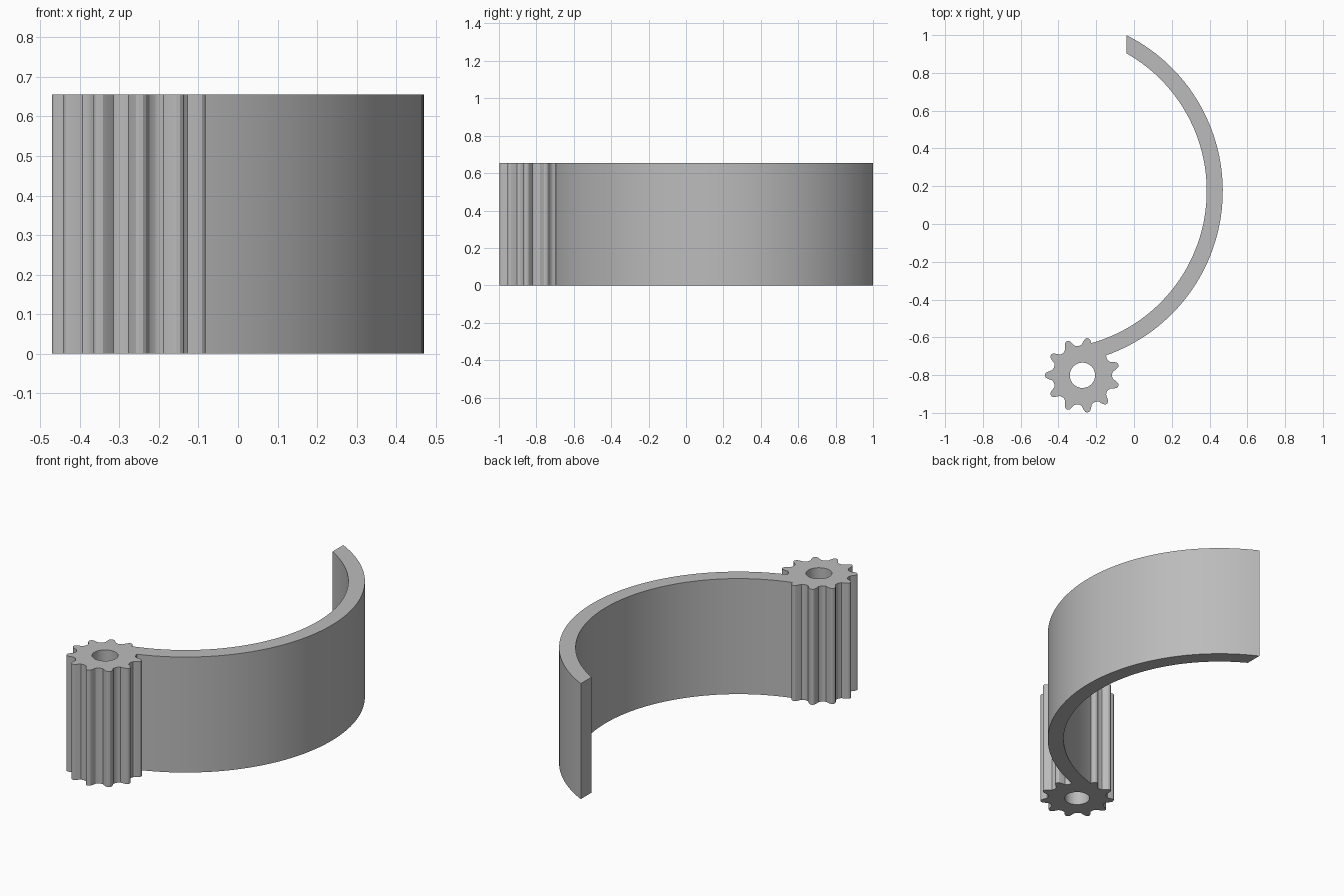
import bpy, bmesh
from math import sin, cos, acos, atan2, hypot, radians, pi

HEIGHT = 0.655
TEETH = 11

cube = bpy.data.objects.get("Cube")
if cube:
    bpy.data.objects.remove(cube)

grey = bpy.data.materials.new("plain grey")
grey.use_nodes = True
colour = (0.5, 0.5, 0.5, 1)
grey.diffuse_color = colour
grey.node_tree.nodes["Principled BSDF"].inputs["Base Color"].default_value = colour


def polar(centre, r, a):
    return (centre[0] + r * cos(a), centre[1] + r * sin(a))


def extruded_strip(name, inner, outer, closed):
    """Solid between an inner and an outer outline, standing on the ground."""
    bm = bmesh.new()
    loops = [[bm.verts.new((x, y, z)) for x, y in pts]
             for pts, z in ((inner, 0), (outer, 0), (outer, HEIGHT), (inner, HEIGHT))]
    n = len(inner)
    for i in range(n if closed else n - 1):
        j = (i + 1) % n
        for k in range(4):
            a, b = loops[k], loops[(k + 1) % 4]
            bm.faces.new((a[i], b[i], b[j], a[j]))
    if not closed:
        bm.faces.new([l[0] for l in loops])
        bm.faces.new([l[-1] for l in loops])
    bmesh.ops.recalc_face_normals(bm, faces=bm.faces)
    mesh = bpy.data.meshes.new(name)
    bm.to_mesh(mesh)
    bm.free()
    mesh.materials.append(grey)
    obj = bpy.data.objects.new(name, mesh)
    bpy.context.collection.objects.link(obj)
    return obj


# Pinion with rounded teeth and a round bore
hub = (-0.273, -0.801)
flank = [(0.151, 0.040), (0.160, 0.027), (0.182, 0.019), (0.193, 0.013), (0.198, 0.005)]
tooth = [(r, -w) for r, w in flank] + [(r, w) for r, w in reversed(flank)]
rim, bore = [], []
for t in range(TEETH):
    mid = pi + t * 2 * pi / TEETH
    for r, w in tooth:
        a = mid + atan2(w, r)
        rim.append(polar(hub, hypot(r, w), a))
for i in range(len(rim)):
    x, y = rim[i]
    bore.append(polar(hub, 0.067, atan2(y - hub[1], x - hub[0])))
pinion = extruded_strip("pinion", bore, rim, True)

# Curved band, cut off straight at its far end
centre = (-0.452, 0.175)
STEPS = 64


def arc(r):
    start, end = radians(-80), acos(0.412 / r)
    return [polar(centre, r, start + (end - start) * i / STEPS) for i in range(STEPS + 1)]


band = extruded_strip("curved_band_with_pinion", arc(0.837), arc(0.922), False)

# Fuse both parts into one solid
union = band.modifiers.new("fuse", 'BOOLEAN')
union.operation = 'UNION'
union.solver = 'EXACT'
union.object = pinion
bpy.context.view_layer.objects.active = band
band.select_set(True)
bpy.ops.object.modifier_apply(modifier=union.name)
bpy.data.objects.remove(pinion)
bpy.ops.object.shade_smooth_by_angle(angle=radians(25))
